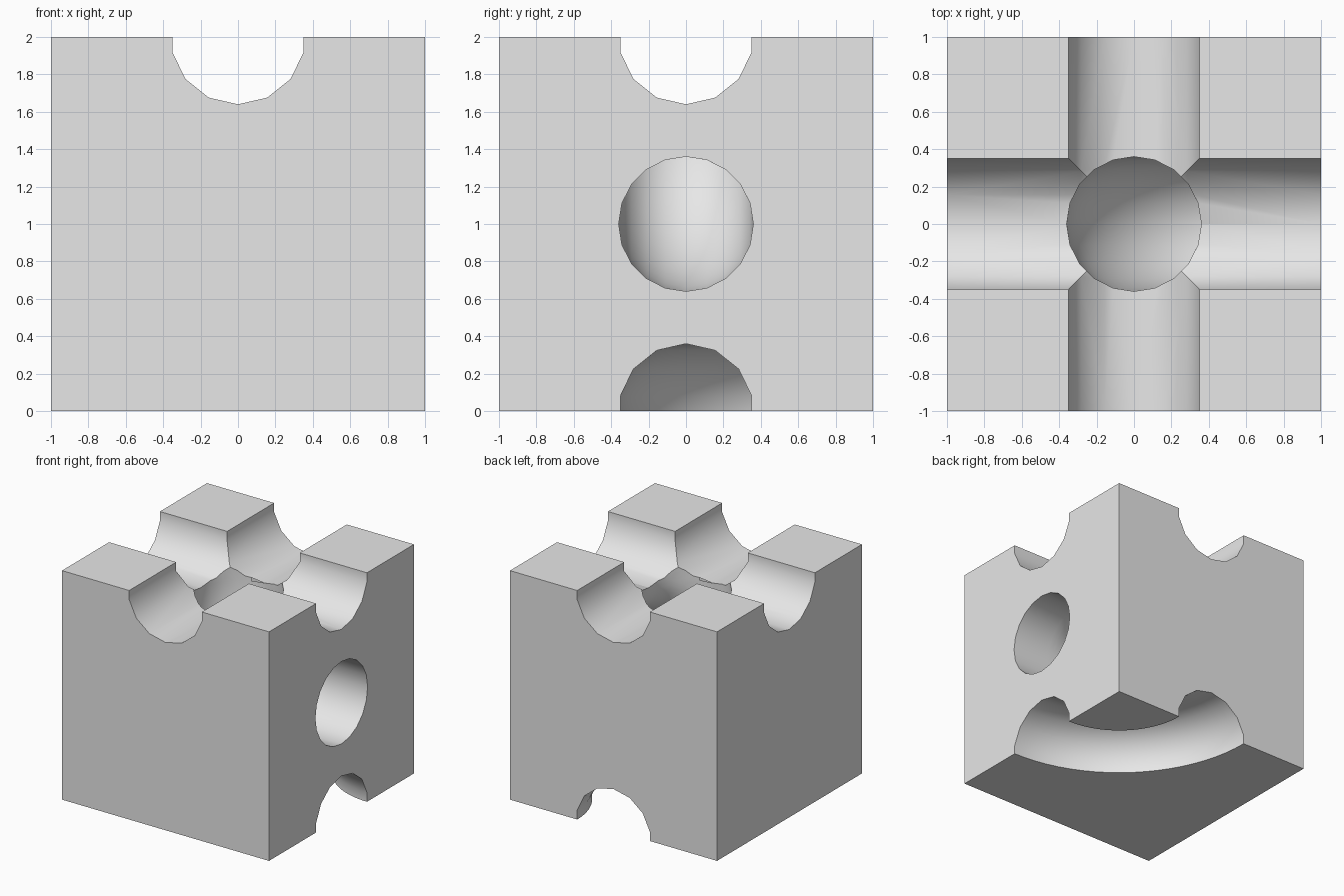
import bpy
import math
from mathutils import Vector

default = bpy.data.objects.get("Cube")
if default:
    bpy.data.objects.remove(default, do_unlink=True)

RADIUS = 0.36
SCENE = bpy.context.scene.collection


def make_object(name, verts, faces):
    mesh = bpy.data.meshes.new(name)
    mesh.from_pydata(verts, [], faces)
    mesh.validate()
    obj = bpy.data.objects.new(name, mesh)
    SCENE.objects.link(obj)
    return obj


def tube(name, path, across, sides):
    """Closed tube along a flat path; across is the normal of the path's plane."""
    path = [Vector(p) for p in path]
    across = Vector(across)
    verts, faces = [], []
    last = len(path) - 1
    for i, p in enumerate(path):
        before = (p - path[max(i - 1, 0)]).normalized()
        after = (path[min(i + 1, last)] - p).normalized()
        other = (before + after).normalized().cross(across)
        for k in range(sides):
            a = math.tau * k / sides
            verts.append(p + RADIUS * (math.cos(a) * across + math.sin(a) * other))
    for i in range(last):
        for k in range(sides):
            n = (k + 1) % sides
            faces.append((i * sides + k, i * sides + n,
                          (i + 1) * sides + n, (i + 1) * sides + k))
    faces.append(tuple(reversed(range(sides))))
    faces.append(tuple(last * sides + k for k in range(sides)))
    obj = make_object(name, verts, faces)
    # Make sure the normals face outward for the boolean
    import bmesh
    bm = bmesh.new()
    bm.from_mesh(obj.data)
    bmesh.ops.recalc_face_normals(bm, faces=bm.faces)
    bm.to_mesh(obj.data)
    bm.free()
    obj.hide_render = True
    return obj


def quarter(steps):
    return [math.pi / 2 * i / steps for i in range(steps + 1)]


# Solid cube
bpy.ops.mesh.primitive_cube_add(size=2, location=(0, 0, 1))
block = bpy.context.object
block.name = "track_block"

# Crossing open grooves on the top
cutters = [
    tube("groove_side_to_side", [(-1.2, 0, 2), (1.2, 0, 2)], (0, 0, 1), 14),
    tube("groove_front_to_back", [(0, -1.2, 2), (0, 1.2, 2)], (0, 0, 1), 14),
]

# Shaft from the crossing, bending out through the left side
bend = 0.64
shaft = [(0, 0, 2.5)]
shaft += [(bend - bend * math.cos(a), 0, 1 + bend - bend * math.sin(a)) for a in quarter(14)]
shaft += [(1.2, 0, 1)]
cutters.append(tube("bent_shaft", shaft, (0, 1, 0), 20))

# Curved groove underneath, from the left side round to the back
curve = [(0, 1.2, 0)]
curve += [(1 - math.cos(a), 1 - math.sin(a), 0) for a in quarter(20)]
curve += [(1.2, 0, 0)]
cutters.append(tube("curved_groove", curve, (0, 0, 1), 14))

for cutter in cutters:
    mod = block.modifiers.new(cutter.name, 'BOOLEAN')
    mod.operation = 'DIFFERENCE'
    mod.solver = 'EXACT'
    mod.object = cutter

# Bake the cuts and drop the cutters
bpy.context.view_layer.update()
graph = bpy.context.evaluated_depsgraph_get()
carved = bpy.data.meshes.new_from_object(block.evaluated_get(graph))
block.modifiers.clear()
block.data = carved
for cutter in cutters:
    bpy.data.objects.remove(cutter, do_unlink=True)

# Plain light grey
grey = bpy.data.materials.new("light_grey")
grey.use_nodes = True
colour = (0.8, 0.8, 0.8, 1)
grey.diffuse_color = colour
grey.node_tree.nodes["Principled BSDF"].inputs["Base Color"].default_value = colour
block.data.materials.clear()
block.data.materials.append(grey)

# Smooth channels with crisp rims
bpy.ops.object.select_all(action='DESELECT')
block.select_set(True)
bpy.context.view_layer.objects.active = block
bpy.ops.object.shade_smooth_by_angle(angle=math.radians(32))
